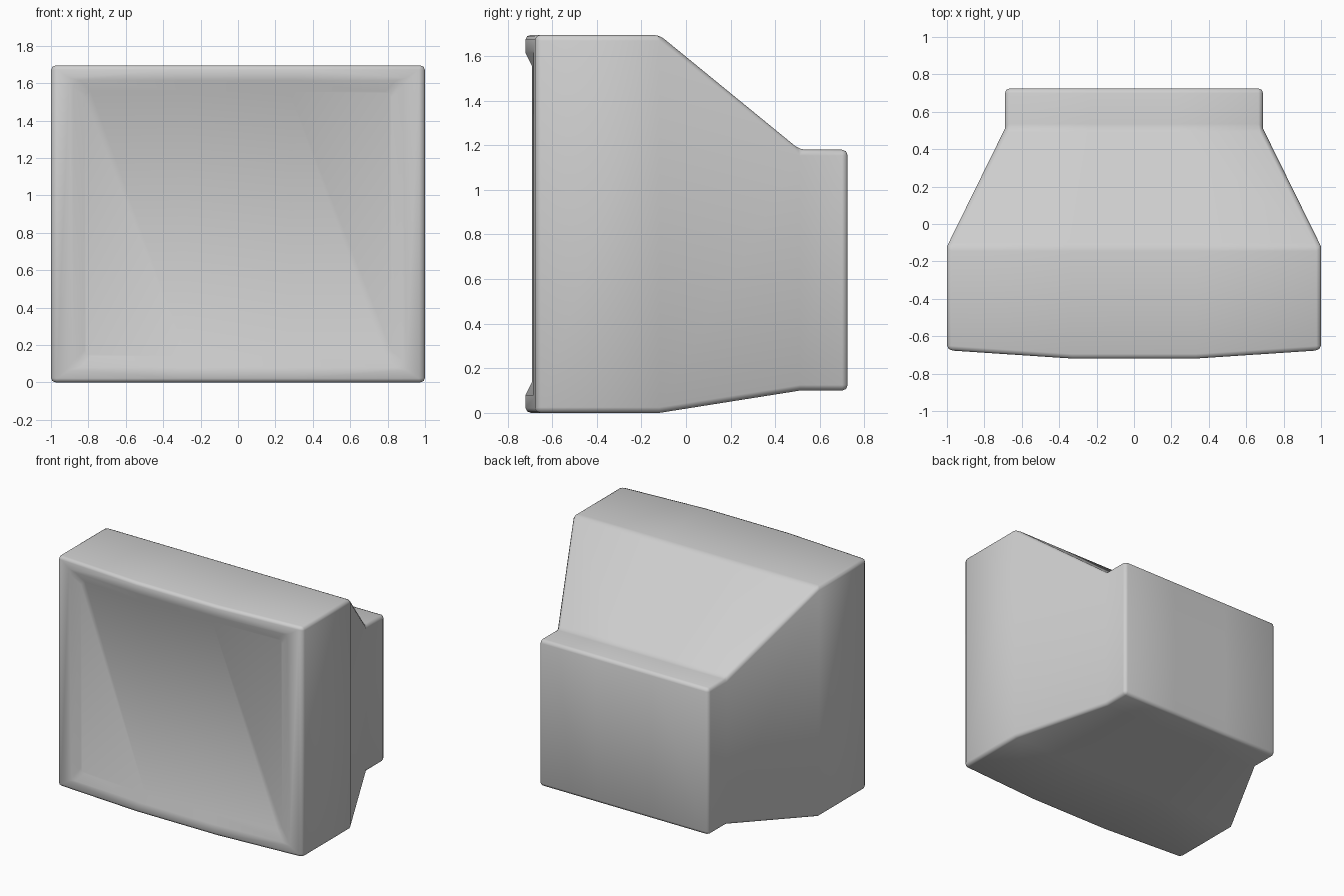
import bpy, bmesh

cube = bpy.data.objects.get("Cube")
if cube:
    bpy.data.objects.remove(cube)

grey = bpy.data.materials.new("light grey")
grey.use_nodes = True
grey.diffuse_color = (0.62, 0.62, 0.62, 1)
grey.node_tree.nodes["Principled BSDF"].inputs["Base Color"].default_value = grey.diffuse_color

BOW = 0.045


def ring(bm, half, low, high, y, bowed=False):
    """Rectangular loop with two extra columns; bowed loops bulge to the front."""
    col = half / 3
    points = [(-half, low), (-col, low), (col, low), (half, low),
              (half, high), (col, high), (-col, high), (-half, high)]
    verts = []
    for x, z in points:
        bulge = BOW * min(1, (1 - abs(x)) / 0.67) if bowed else 0
        verts.append(bm.verts.new((x, y - bulge, z)))
    return verts


def cap(bm, r):
    for i in range(3):
        bm.faces.new((r[i], r[i + 1], r[6 - i], r[7 - i]))


# Monitor shell: screen, bezel, casing and rear housing as one loft
bm = bmesh.new()
rings = [
    ring(bm, 0.82, 0.14, 1.555, -0.645, True),   # screen edge
    ring(bm, 0.88, 0.08, 1.615, -0.675, True),   # bezel inner lip
    ring(bm, 1.0, 0.0, 1.695, -0.675, True),     # bezel outer edge
    ring(bm, 1.0, 0.0, 1.695, -0.12),            # end of straight casing
    ring(bm, 0.69, 0.1, 1.18, 0.51),             # start of rear housing
    ring(bm, 0.69, 0.1, 1.18, 0.725),            # back
]
for a, b in zip(rings, rings[1:]):
    for i in range(8):
        j = (i + 1) % 8
        bm.faces.new((a[i], a[j], b[j], b[i]))
cap(bm, rings[0])
cap(bm, rings[-1])
bmesh.ops.recalc_face_normals(bm, faces=bm.faces)
for f in bm.faces:
    f.smooth = True

mesh = bpy.data.meshes.new("monitor_shell")
bm.to_mesh(mesh)
bm.free()
mesh.materials.append(grey)
shell = bpy.data.objects.new("monitor_shell", mesh)
bpy.context.collection.objects.link(shell)

# Rounded hard edges
bevel = shell.modifiers.new("rounded_edges", 'BEVEL')
bevel.width = 0.025
bevel.segments = 2
bevel.limit_method = 'ANGLE'
bevel.angle_limit = 0.5236
